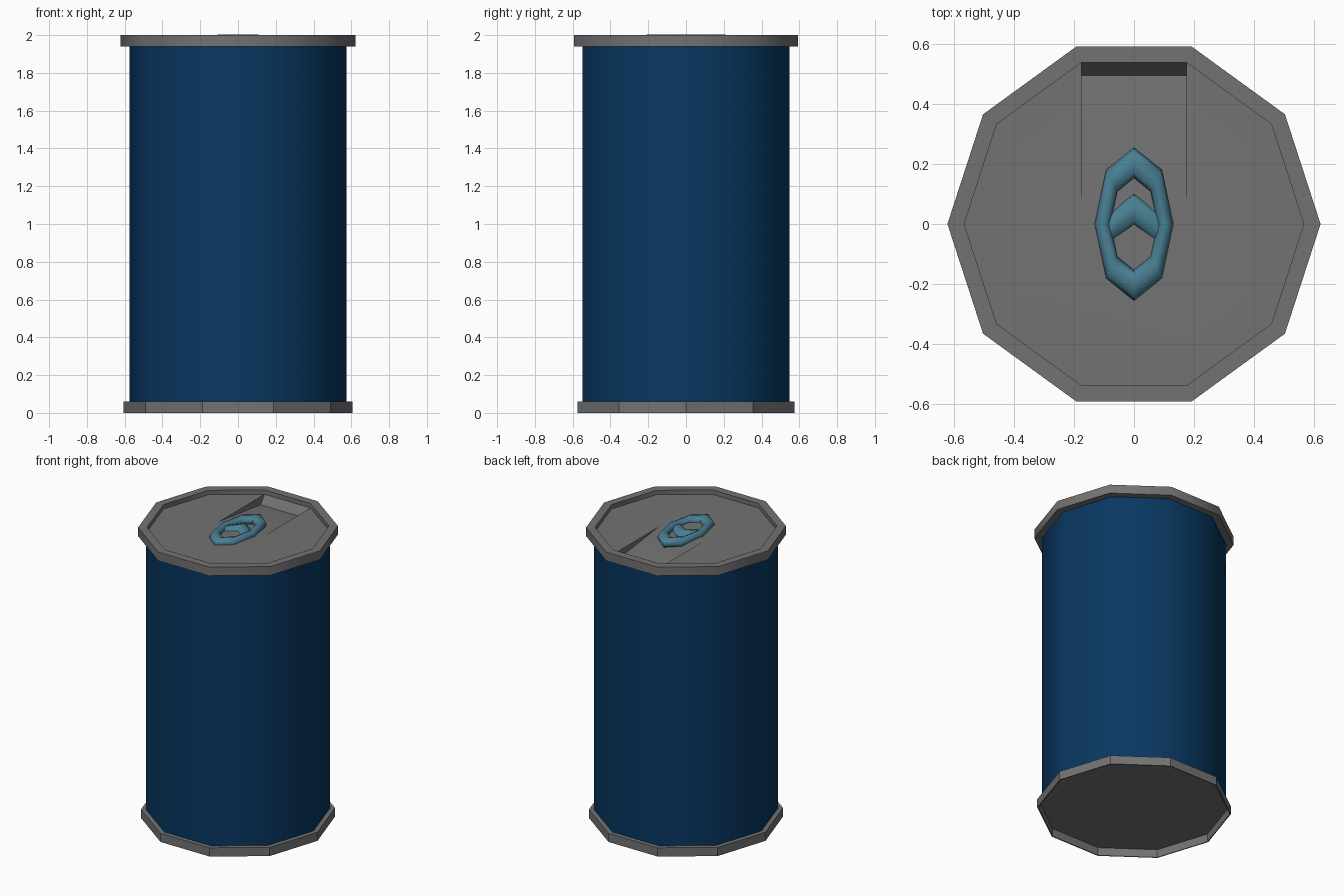
import bpy, bmesh
from math import sin, cos, pi, radians

if "Cube" in bpy.data.objects:
    bpy.data.objects.remove(bpy.data.objects["Cube"])

SIDES = 10


def material(name, rgb):
    m = bpy.data.materials.new(name)
    m.diffuse_color = (*rgb, 1)
    m.use_nodes = True
    m.node_tree.nodes["Principled BSDF"].inputs["Base Color"].default_value = m.diffuse_color
    return m


def finish(name, bm, mat, smooth=None):
    mesh = bpy.data.meshes.new(name)
    bm.to_mesh(mesh)
    bm.free()
    mesh.materials.append(mat)
    ob = bpy.data.objects.new(name, mesh)
    bpy.context.collection.objects.link(ob)
    if smooth:
        bpy.ops.object.select_all(action='DESELECT')
        bpy.context.view_layer.objects.active = ob
        ob.select_set(True)
        bpy.ops.object.shade_smooth_by_angle(angle=radians(smooth))
    return ob


def decagon(r, z):
    return [(r * cos(2 * pi * i / SIDES), r * sin(2 * pi * i / SIDES), z) for i in range(SIDES)]


def lathe(name, profile, mat, smooth=None):
    """Ten-sided revolve of an (r, z) profile; counter-clockwise profiles face outward."""
    bm = bmesh.new()
    rings = [[bm.verts.new(p) for p in decagon(r, z)] for r, z in profile]
    for a, b in zip(rings, rings[1:]):
        for i in range(SIDES):
            j = (i + 1) % SIDES
            bm.faces.new((a[i], a[j], b[j], b[i]))
    return finish(name, bm, mat, smooth)


def link(name, centre, size, tube, start, end, drop, mat):
    """Oval link, or part of one, in 45 degree steps; drop lowers the open ends."""
    bm = bmesh.new()
    rings = []
    n = 8
    for s in range(start, end + 1):
        a = s * pi / 4
        sag = drop * (1 - sin(a))
        ring = []
        for k in range(n):
            t = 2 * pi * k / n
            q = 1 + tube * cos(t)
            ring.append(bm.verts.new((centre[0] + size[0] * q * cos(a),
                                      centre[1] + size[1] * q * sin(a),
                                      centre[2] + size[2] * sin(t) - sag)))
        rings.append(ring)
    for a, b in zip(rings, rings[1:]):
        for k in range(n):
            bm.faces.new((a[k], b[k], b[(k + 1) % n], a[(k + 1) % n]))
    if end - start == 8:
        bmesh.ops.remove_doubles(bm, verts=bm.verts, dist=1e-5)
    else:
        bm.faces.new(rings[0])
        bm.faces.new(rings[-1])
    bmesh.ops.recalc_face_normals(bm, faces=bm.faces)
    return finish(name, bm, mat, 60)


blue = material("can_blue", (0.0025, 0.038, 0.118))
teal = material("tab_teal", (0.065, 0.21, 0.29))
grey = material("dark_grey", (0.17, 0.17, 0.17))

# Can wall and the two rims
lathe("body", [(0.575, 0.06), (0.575, 1.94)], blue, 40)
lathe("top_rim", [(0.575, 1.94), (0.623, 1.94), (0.623, 2.0), (0.567, 2.0), (0.567, 1.97)], grey, 40)
lathe("bottom_rim", [(0.598, 0.055), (0.598, 0), (0.605, 0), (0.605, 0.06), (0.575, 0.06)], grey)

# Recessed base in three panels; the two side panels face into the can
bm = bmesh.new()
b = [bm.verts.new(p) for p in decagon(0.598, 0.055)]
bm.faces.new([b[8], b[7], b[3], b[2]])
bm.faces.new([b[8], b[9], b[0], b[1], b[2]])
bm.faces.new([b[3], b[4], b[5], b[6], b[7]])
finish("base", bm, grey)

# Lid with a sloping pour pocket against the back rim
Z, DEPTH = 1.97, 0.055
bm = bmesh.new()
o = [bm.verts.new(p) for p in decagon(0.567, Z)]
hx = o[2].co.x
nl, nr = bm.verts.new((-hx, 0.05, Z)), bm.verts.new((hx, 0.05, Z))
fl, fr = bm.verts.new((-hx, 0.495, Z - DEPTH)), bm.verts.new((hx, 0.495, Z - DEPTH))
bm.faces.new([o[0], o[1], o[2], nr, o[9]])
bm.faces.new([o[3], o[4], o[5], o[6], nl])
bm.faces.new([nl, o[6], o[7], o[8], o[9], nr])
bm.faces.new([nl, nr, fr, fl])
bm.faces.new([fl, fr, o[2], o[3]])
bm.faces.new([nl, fl, o[3]])
bm.faces.new([nr, o[2], fr])
finish("lid", bm, grey, 30)

# Pull tab: oval ring with a bent crossbar
link("tab_ring", (0, 0, 1.972), (0.105, 0.205, 0.031), 0.25, 0, 8, 0, teal)
link("tab_crossbar", (0, -0.19, 1.972), (0.125, 0.24, 0.028), 0.21, 1, 3, 0.04, teal)
